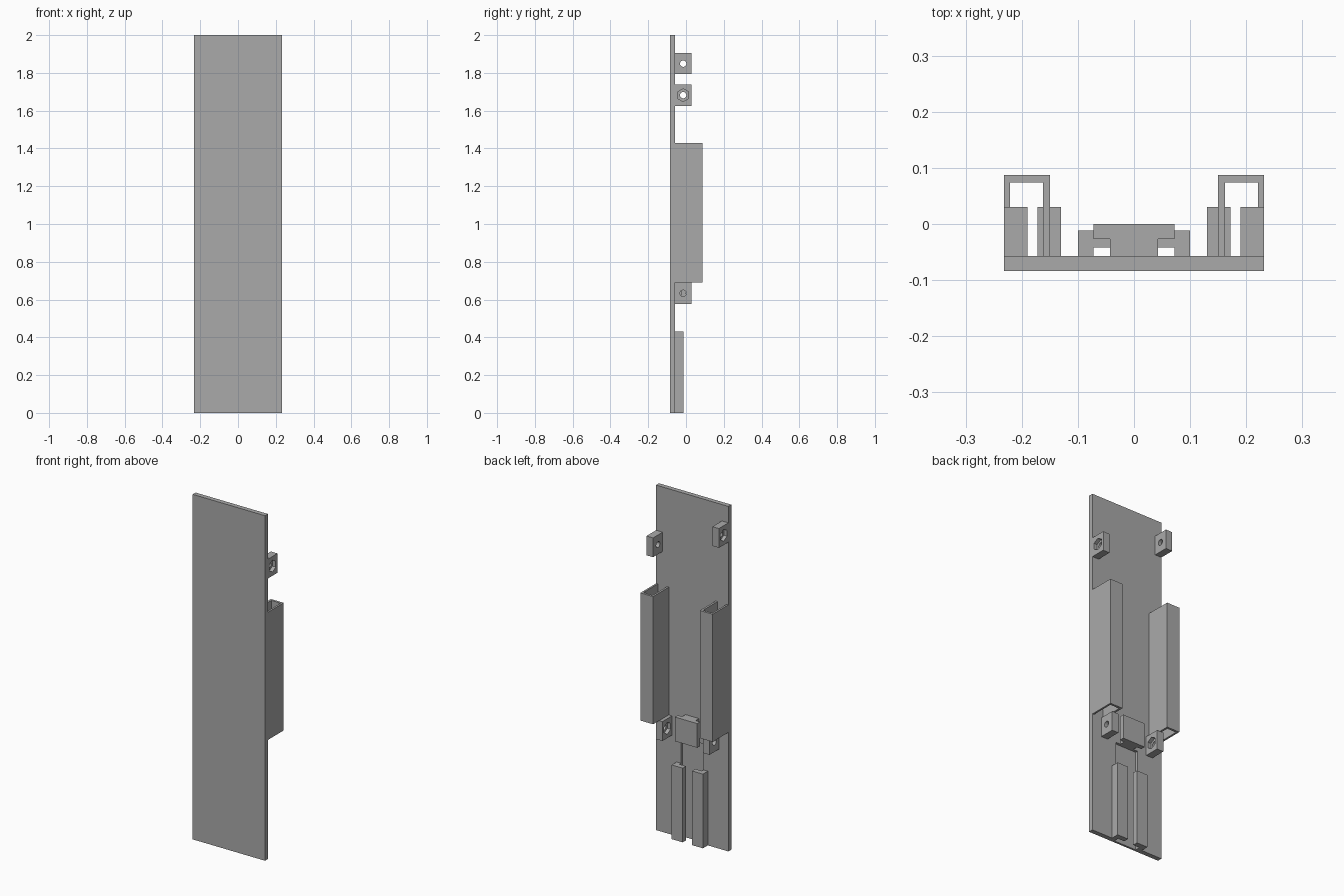
import bpy, bmesh, math
from mathutils import Matrix, Vector

cube = bpy.data.objects.get("Cube")
if cube:
    bpy.data.objects.remove(cube, do_unlink=True)

grey = bpy.data.materials.new("plain_grey")
grey.use_nodes = True
grey.diffuse_color = (0.4, 0.4, 0.4, 1)
grey.node_tree.nodes["Principled BSDF"].inputs["Base Color"].default_value = (0.4, 0.4, 0.4, 1)

BACK = -0.057   # rear surface of the plate


def finish(name, bm):
    bmesh.ops.recalc_face_normals(bm, faces=bm.faces)
    mesh = bpy.data.meshes.new(name)
    bm.to_mesh(mesh)
    bm.free()
    mesh.materials.append(grey)
    obj = bpy.data.objects.new(name, mesh)
    bpy.context.collection.objects.link(obj)
    return obj


def extrude_profile(name, points, z0, z1, side=1):
    """Extrude an x-y outline upward; side=-1 mirrors it across x."""
    bm = bmesh.new()
    face = bm.faces.new([bm.verts.new((side * x, y, z0)) for x, y in points])
    top = bmesh.ops.extrude_face_region(bm, geom=[face])["geom"]
    verts = [v for v in top if isinstance(v, bmesh.types.BMVert)]
    bmesh.ops.translate(bm, verts=verts, vec=(0, 0, z1 - z0))
    return finish(name, bm)


def box(name, x0, x1, y0, y1, z0, z1):
    return extrude_profile(name, [(x0, y0), (x1, y0), (x1, y1), (x0, y1)], z0, z1)


def x_prism(name, sides, radius, x0, x1, y, z):
    """Regular prism lying along x with a corner pointing up."""
    bm = bmesh.new()
    bmesh.ops.create_cone(bm, cap_ends=True, segments=sides, radius1=radius,
                          radius2=radius, depth=x1 - x0)
    centre = Vector(((x0 + x1) / 2, y, z))
    turn = Matrix.Rotation(math.pi / 2, 4, 'Y')
    bmesh.ops.transform(bm, matrix=Matrix.Translation(centre) @ turn, verts=bm.verts)
    lift = max(v.co.z for v in bm.verts) - z
    if sides == 6 and lift < radius * 0.95:
        bmesh.ops.rotate(bm, cent=centre, verts=bm.verts,
                         matrix=Matrix.Rotation(math.pi / 6, 3, 'X'))
    return finish(name, bm)


def cut(obj, cutter):
    mod = obj.modifiers.new("cut", 'BOOLEAN')
    mod.operation = 'DIFFERENCE'
    mod.solver = 'EXACT'
    mod.object = cutter
    bpy.context.view_layer.objects.active = obj
    bpy.ops.object.modifier_apply(modifier=mod.name)
    bpy.data.objects.remove(cutter, do_unlink=True)


def lug(name, x0, x1, z, hex_on_high_x):
    """Screw lug with a round through hole and a hexagonal nut pocket."""
    obj = box(name, x0, x1, BACK, 0.03, z - 0.056, z + 0.056)
    y, mid = -0.015, (x0 + x1) / 2
    cut(obj, x_prism("hole_cutter", 24, 0.017, x0 - 0.02, x1 + 0.02, y, z))
    ends = (mid, x1 + 0.02) if hex_on_high_x else (x0 - 0.02, mid)
    cut(obj, x_prism("nut_cutter", 6, 0.034, *ends, y, z))


# Back plate with a shallow slot running up from the bottom
plate = box("plate", -0.232, 0.232, -0.084, BACK, 0, 2)
cut(plate, box("slot_cutter", -0.072, 0.072, -0.072, 0, -0.1, 0.58))

for side, word in ((1, "left"), (-1, "right")):
    # Tall open-ended channel
    extrude_profile(word + "_channel", [
        (0.15, BACK), (0.15, 0.087), (0.232, 0.087), (0.232, BACK),
        (0.221, BACK), (0.221, 0.074), (0.162, 0.074), (0.162, BACK)],
        0.69, 1.43, side)
    # Lower rail with a lip over the slot
    extrude_profile(word + "_rail", [
        (0.072, BACK), (0.10, BACK), (0.10, -0.012),
        (0.03, -0.012), (0.03, -0.042), (0.072, -0.042)],
        0, 0.43, side)

# Screw lugs: upper pockets face outward, lower pockets face inward
lug("left_upper_lug", 0.19, 0.232, 1.682, True)
lug("right_upper_lug", -0.232, -0.19, 1.849, False)
lug("left_lower_lug", 0.13, 0.172, 0.633, False)
lug("right_lower_lug", -0.172, -0.13, 0.633, True)

# T-shaped clip above the rails
extrude_profile("clip", [
    (-0.043, BACK), (0.043, BACK), (0.043, -0.027), (0.072, -0.027),
    (0.072, 0), (-0.072, 0), (-0.072, -0.027), (-0.043, -0.027)],
    0.58, 0.72)
